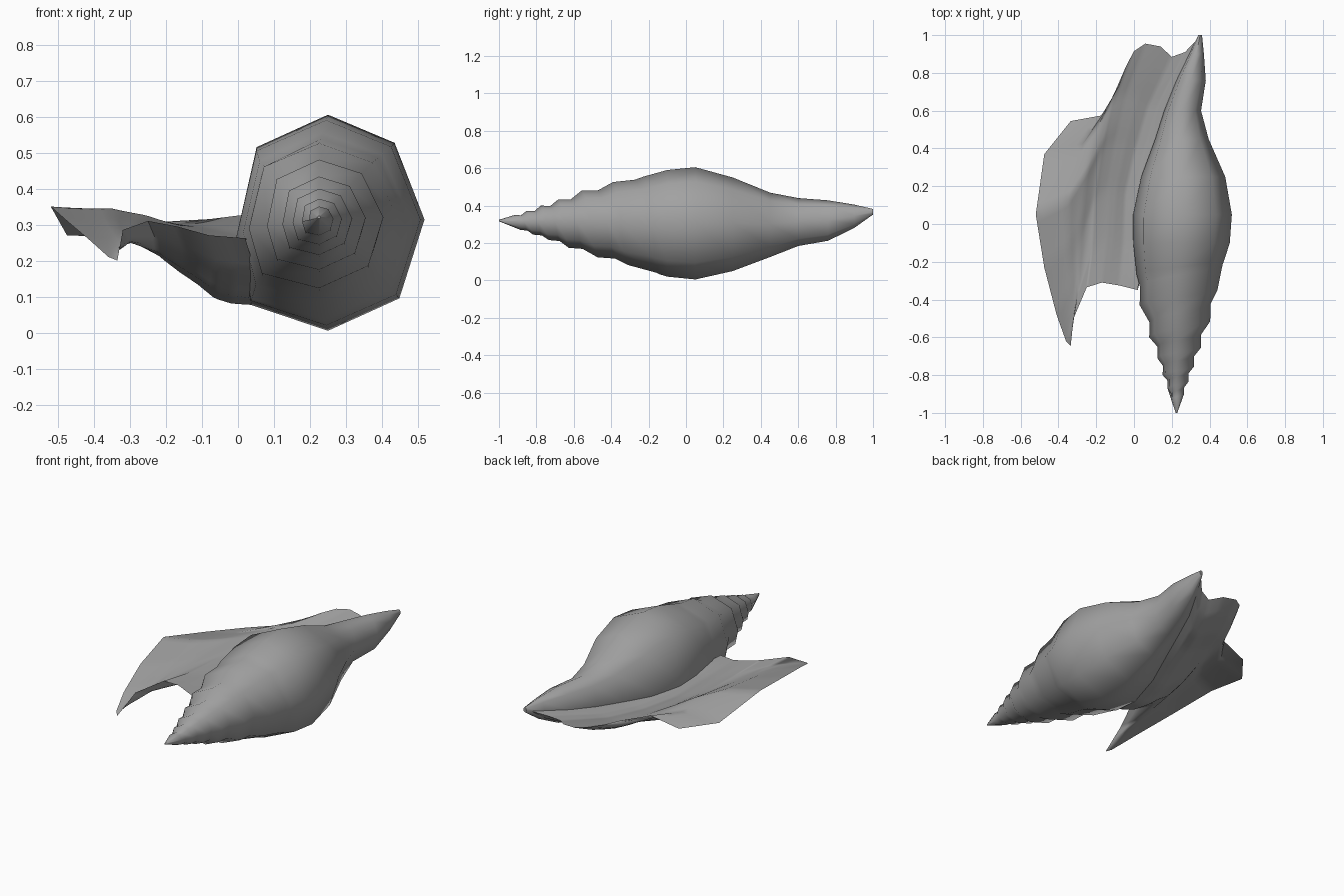
import bpy, math
from mathutils import Vector

old = bpy.data.objects.get("Cube")
if old:
    bpy.data.objects.remove(old, do_unlink=True)

grey = bpy.data.materials.new("shell grey")
grey.use_nodes = True
grey.diffuse_color = (0.36, 0.36, 0.36, 1)
grey.node_tree.nodes["Principled BSDF"].inputs["Base Color"].default_value = (0.36, 0.36, 0.36, 1)


def make_object(name, verts, faces, angle):
    mesh = bpy.data.meshes.new(name)
    mesh.from_pydata(verts, [], faces)
    mesh.materials.append(grey)
    obj = bpy.data.objects.new(name, mesh)
    bpy.context.collection.objects.link(obj)
    bpy.ops.object.select_all(action='DESELECT')
    obj.select_set(True)
    bpy.context.view_layer.objects.active = obj
    bpy.ops.object.mode_set(mode='EDIT')
    bpy.ops.mesh.select_all(action='SELECT')
    bpy.ops.mesh.remove_doubles(threshold=.0005)
    bpy.ops.mesh.normals_make_consistent(inside=False)
    bpy.ops.object.mode_set(mode='OBJECT')
    bpy.ops.object.shade_smooth_by_angle(angle=math.radians(angle))


# Spiral body: eight-sided rings along y, as (y, centre x, centre z, radius x, radius z)
rings = [(-1, .225, .32, .004, .004)]
for y0, y1, r in [(-.93, -.9, .03), (-.87, -.83, .05), (-.8, -.75, .077),
                  (-.71, -.65, .107), (-.6, -.52, .152), (-.43, -.33, .205)]:
    rings += [(y0, .225, .315, r, r), (y1, .226, .312, r, r * 1.02)]
rings.append((-.27, .228, .308, .225, .235))
body_start = len(rings)
rings += [(-.1, .245, .305, .262, .285), (.05, .25, .305, .268, .3),
          (.25, .255, .3, .228, .25), (.45, .25, .297, .145, .172),
          (.6, .255, .312, .1, .128), (.76, .3, .32, .08, .108),
          (.9, .33, .343, .04, .062), (1, .35, .367, .01, .015)]
# Cross-section from the left corner, over the top and back to it
section = [(-.95, -.13), (-.74, .7), (0, 1), (.69, .74), (1, .03), (.74, -.7), (0, -1), (-.8, -.76), (-.95, -.13)]
verts, faces = [], []
n = len(section)
for k, ring in enumerate(rings):
    # each whorl winds forward into the next one over a full turn
    goal = rings[min(k + 2, body_start)] if 0 < k < body_start else ring
    for i, (a, b) in enumerate(section):
        y, cx, cz, rx, rz = Vector(ring).lerp(Vector(goal), i / (n - 1))
        verts.append((cx + rx * a, y, cz + rz * b))
for k in range(len(rings) - 1):
    for i in range(n - 1):
        a = k * n + i
        faces.append((a, a + 1, a + n + 1, a + n))
faces += [tuple(range(n - 1)), tuple(range(len(verts) - n, len(verts) - 1))]
make_object("spiral_body", verts, faces, 60)


# Flared lip: two patches that share the front, outer and back rims
front = [(.02, -.35, .262), (-.08, -.325, .27), (-.17, -.31, .295), (-.25, -.335, .31),
         (-.32, -.5, .285), (-.335, -.645, .2)]
outer = [(-.335, -.645, .2), (-.36, -.62, .21), (-.41, -.48, .255), (-.475, -.23, .31),
         (-.52, .05, .35), (-.475, .37, .27), (-.335, .545, .265)]
back = [(.355, 1, .37), (.27, .91, .32), (.2, .885, .3), (.14, .94, .315), (.06, .955, .322),
        (0, .915, .325), (-.04, .84, .32), (-.08, .73, .315), (-.17, .575, .31), (-.335, .545, .265)]
floor_line = [(.02, -.35, .262), (.05, -.1, .25), (.06, .2, .25), (.12, .45, .265), (.2, .7, .3), (.355, 1, .37)]
# The belly line follows the lower edge of the body
belly_line = [(.02, -.35, .262), (.05, -.23, .165), (.04, -.08, .095)]
belly_line += [(cx - .8 * rx, y, cz - .76 * rz) for y, cx, cz, rx, rz in rings[-7:-1]]
belly_line += [(.355, 1, .37)]


def at(curve, t):
    s = t * (len(curve) - 1)
    i = min(int(s), len(curve) - 2)
    return Vector(curve[i]).lerp(Vector(curve[i + 1]), s - i)


def bow(curve, t):
    """Offset of a curve from its own straight chord."""
    return at(curve, t) - Vector(curve[0]).lerp(Vector(curve[-1]), t)


COLS, ROWS = 45, 36


def patch(inner, bulge):
    points = []
    for r in range(ROWS + 1):
        v = r / ROWS
        for c in range(COLS + 1):
            u = c / COLS
            p = at(front, u).lerp(at(back, u), v)
            p += bow(outer, v) * u ** 4 + bow(inner, v) * (1 - u)
            p.z += bulge * 16 * u * (1 - u) * v * (1 - v)
            points.append(p)
    return points


verts = patch(floor_line, -.015) + patch(belly_line, -.02)
faces = []
W = COLS + 1
for base in (0, W * (ROWS + 1)):
    for r in range(ROWS):
        for c in range(COLS):
            a = base + r * W + c
            faces.append((a, a + 1, a + W + 1, a + W))
make_object("flared_lip", verts, faces, 60)
